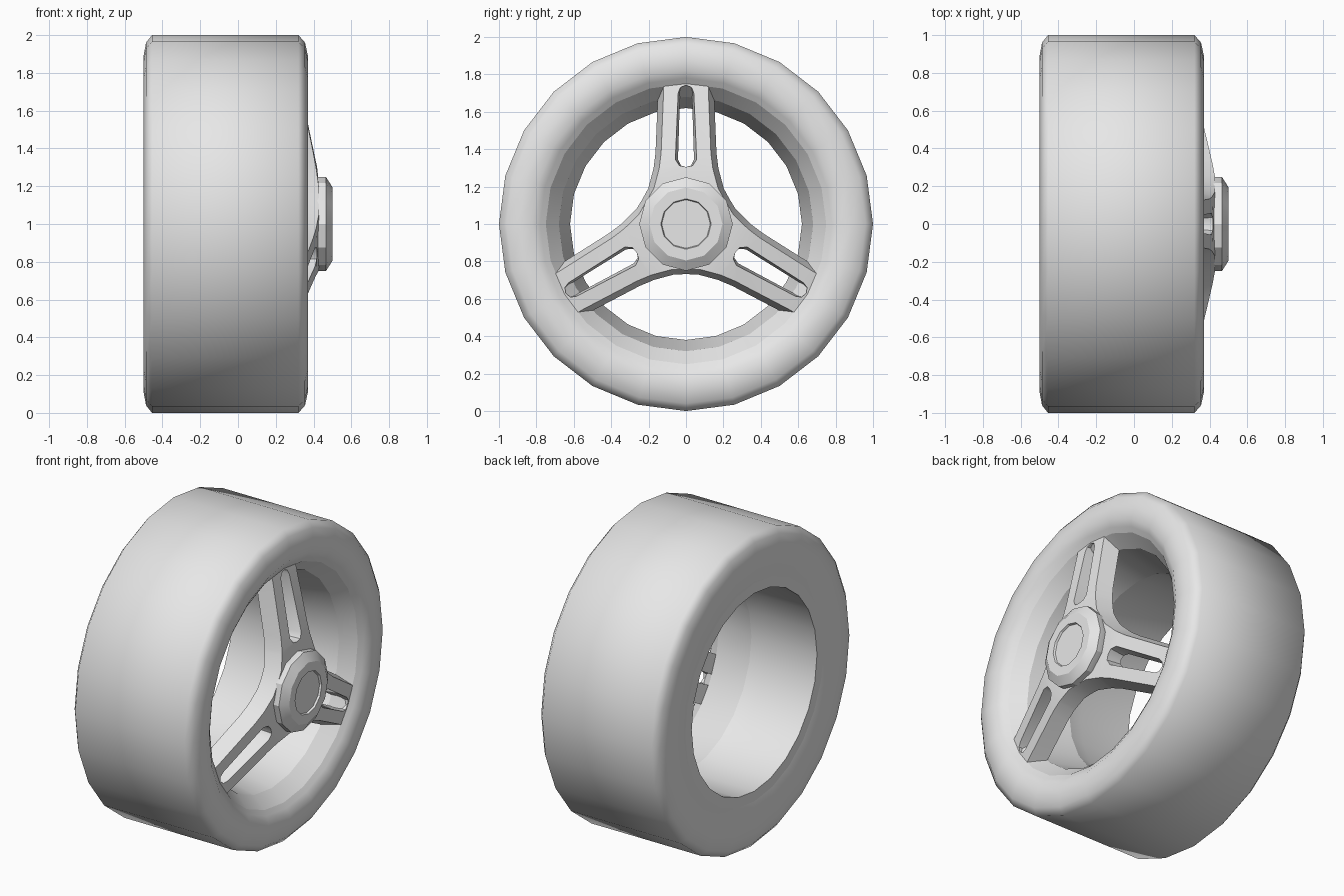
import bpy, bmesh, math
from math import sin, cos, radians, hypot

cube = bpy.data.objects.get("Cube")
if cube:
    bpy.data.objects.remove(cube)

grey = bpy.data.materials.new("light_grey")
grey.use_nodes = True
grey.diffuse_color = (0.8, 0.8, 0.8, 1)
grey.node_tree.nodes["Principled BSDF"].inputs["Base Color"].default_value = (0.8, 0.8, 0.8, 1)


def finish(bm, name, angle):
    """Turn a bmesh into a smooth-by-angle object centred on the axle."""
    bmesh.ops.remove_doubles(bm, verts=bm.verts, dist=0.0005)
    bmesh.ops.recalc_face_normals(bm, faces=bm.faces)
    mesh = bpy.data.meshes.new(name)
    bm.to_mesh(mesh)
    bm.free()
    mesh.materials.append(grey)
    obj = bpy.data.objects.new(name, mesh)
    obj.location.z = 1
    bpy.context.collection.objects.link(obj)
    bpy.ops.object.select_all(action='DESELECT')
    obj.select_set(True)
    bpy.context.view_layer.objects.active = obj
    bpy.ops.object.shade_smooth_by_angle(angle=radians(angle))
    return obj


def revolve(name, profile, sides, angle, closed=True):
    """Spin an (x, radius) profile around the x axis."""
    bm = bmesh.new()
    rings = []
    for x, r in profile:
        rings.append([bm.verts.new((x, r * cos(math.tau * i / sides), r * sin(math.tau * i / sides)))
                      for i in range(sides)])
    pairs = list(zip(rings, rings[1:]))
    if closed:
        pairs.append((rings[-1], rings[0]))
    else:
        bm.faces.new(rings[0])
        bm.faces.new(rings[-1])
    for a, b in pairs:
        for i in range(sides):
            j = (i + 1) % sides
            bm.faces.new((a[i], a[j], b[j], b[i]))
    return finish(bm, name, angle)


# Tyre with rounded shoulders
revolve("tyre", [(0.325, 0.75), (0.345, 0.78), (0.37, 0.82), (0.37, 0.89), (0.355, 0.96),
                 (0.32, 1.0), (-0.455, 1.0), (-0.487, 0.96), (-0.5, 0.89), (-0.5, 0.78),
                 (-0.485, 0.70)], 24, 52)

# Rim barrel: narrow waist, flaring towards the front lip
revolve("rim", [(-0.485, 0.70), (-0.485, 0.635), (-0.13, 0.635), (-0.03, 0.62),
                (0.24, 0.68), (0.325, 0.75)], 24, 20)

# Hub cap with bevelled edge and shallow recessed centre
revolve("hub_cap", [(0.36, 0.23), (0.43, 0.25), (0.465, 0.25), (0.5, 0.195),
                    (0.5, 0.135), (0.488, 0.13)], 12, 25, closed=False)

# Spokes: half outline as (inner u, inner v, outer u, outer v) along each arm
ROWS = [(0, 0, 0.122, 0.211), (0.2, 0, 0.19, 0.172), (0.305, 0, 0.28, 0.148),
        (0.312, 0.035, 0.3, 0.143), (0.345, 0.057, 0.38, 0.133), (0.70, 0.042, 0.70, 0.12),
        (0.73, 0.03, 0.73, 0.12), (0.742, 0, 0.742, 0.12), (0.77, 0, 0.77, 0.12)]
THICK = 0.1


def spoke_half(bm, turn, side):
    def vert(u, v, back):
        x = 0.43 - 0.21 * max(hypot(u, v) - 0.25, 0) - THICK * back
        v *= side
        return bm.verts.new((x, u * cos(turn) - v * sin(turn), u * sin(turn) + v * cos(turn)))

    def layer(back):
        out = []
        for n, (iu, iv, ou, ov) in enumerate(ROWS):
            if back:
                iv *= 0.75
                if n == 0:
                    ou, ov = ou * 1.1, ov * 1.1
                else:
                    ov += 0.03
            out.append((vert(iu, iv, back), vert(ou, ov, back)))
        return out

    front, rear = layer(0), layer(1)
    for n in range(len(ROWS) - 1):
        a, b, c, d = front[n], front[n + 1], rear[n], rear[n + 1]
        bm.faces.new((a[0], a[1], b[1], b[0]))
        bm.faces.new((c[0], c[1], d[1], d[0]))
        bm.faces.new((a[1], b[1], d[1], c[1]))
        # slot wall
        if ROWS[n][1] or ROWS[n + 1][1]:
            bm.faces.new((a[0], b[0], d[0], c[0]))
    bm.faces.new((front[-1][0], front[-1][1], rear[-1][1], rear[-1][0]))


bm = bmesh.new()
for degrees in (90, 210, 330):
    for side in (1, -1):
        spoke_half(bm, radians(degrees), side)
finish(bm, "spokes", 32)
